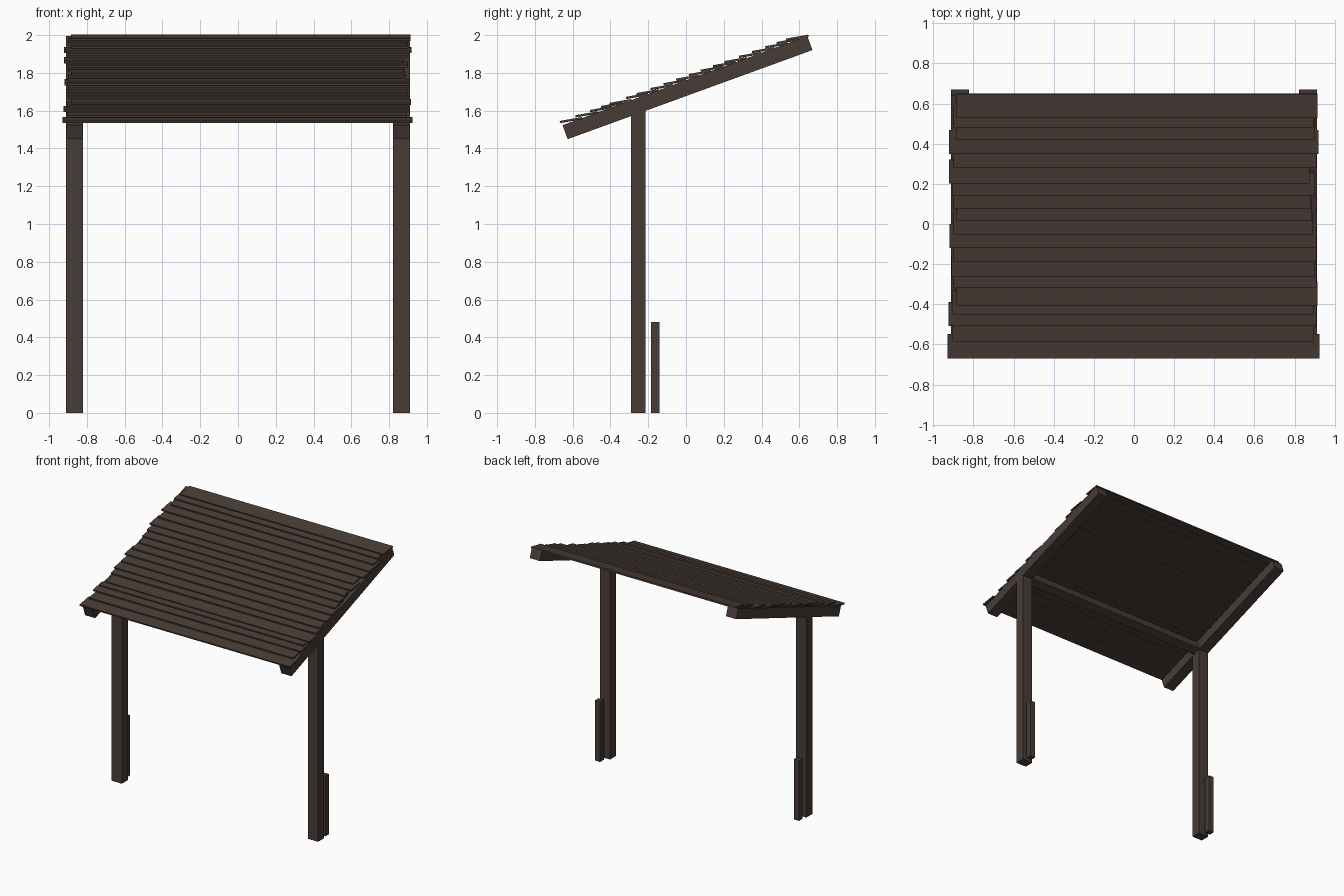
import bpy, math
from mathutils import Matrix, Vector

wood = bpy.data.materials.new("dark brown wood")
wood.diffuse_color = (0.066, 0.046, 0.037, 1)


def box(name, centre, size, tilt=0.0):
    """Box with its size baked in, tilted about the x axis."""
    bpy.ops.mesh.primitive_cube_add(size=1)
    ob = bpy.context.object
    ob.name = name
    ob.data.transform(Matrix.Translation(Vector(centre))
                      @ Matrix.Rotation(tilt, 4, 'X')
                      @ Matrix.Diagonal((*size, 1)))
    ob.data.materials.append(wood)
    return ob


SLOPE = 0.364
PITCH = math.atan(SLOPE)


def rafter_top(y):
    return 1.522 + SLOPE * (y + 0.653)


# posts, ground stakes and rafters on both sides
for s, side in ((-1, "left"), (1, "right")):
    box(side + "_post", (s * 0.866, -0.253, 0.80), (0.09, 0.076, 1.60))
    box(side + "_stake", (s * 0.878, -0.162, 0.24), (0.045, 0.046, 0.48))
    box(side + "_rafter", (s * 0.866, 0.008, 1.722), (0.09, 1.379, 0.079), PITCH)

# cross beam between the rafters, over the posts
box("cross_beam", (0, -0.253, rafter_top(-0.253) - 0.045),
    (1.66, 0.07, 0.07), PITCH)

# overlapping roof boards: lower edge y, left end, right end
boards = [
    (-0.668, -0.93, 0.925), (-0.585, -0.905, 0.895), (-0.508, -0.925, 0.91),
    (-0.450, -0.905, 0.895), (-0.405, -0.885, 0.915), (-0.318, -0.90, 0.91),
    (-0.262, -0.91, 0.90), (-0.188, -0.90, 0.91), (-0.118, -0.918, 0.91),
    (-0.052, -0.90, 0.89), (0.015, -0.885, 0.885), (0.078, -0.90, 0.88),
    (0.143, -0.905, 0.90), (0.203, -0.922, 0.875), (0.280, -0.90, 0.91),
    (0.350, -0.922, 0.918), (0.420, -0.885, 0.90), (0.480, -0.90, 0.895),
    (0.530, -0.885, 0.913)]
THICK, RUN = 0.012, 0.118
for i, (y, left, right) in enumerate(boards):
    z0 = rafter_top(y) + 0.017          # lower edge rests on the board below
    z1 = rafter_top(y + RUN) - 0.005    # upper edge rests on the rafters
    tilt = math.atan2(z1 - z0, RUN)
    box("roof_board_%02d" % (i + 1),
        ((left + right) / 2, y + RUN / 2, (z0 + z1) / 2 + THICK / 2),
        (right - left, RUN / math.cos(tilt), THICK), tilt)
